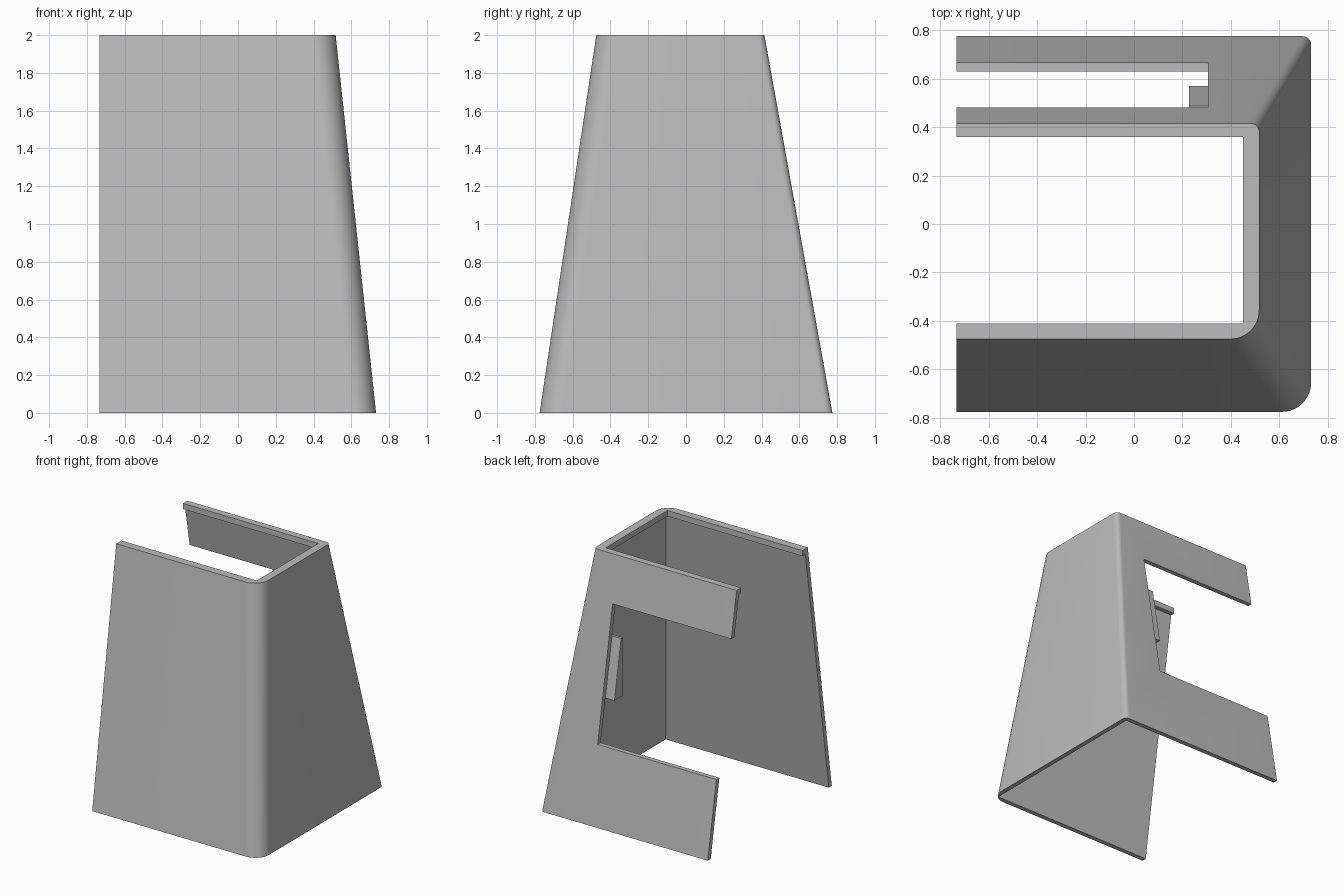
import bpy, bmesh
from math import sin, cos, pi

cube = bpy.data.objects.get("Cube")
if cube:
    bpy.data.objects.remove(cube, do_unlink=True)

grey = bpy.data.materials.new("plain grey")
grey.use_nodes = True
colour = (0.5, 0.5, 0.5, 1)
grey.diffuse_color = colour
grey.node_tree.nodes["Principled BSDF"].inputs["Base Color"].default_value = colour

OPEN_X = -0.733
HEIGHT, LIP_Z = 2.0, 1.955
WALL = 0.037


def make_object(name, bm):
    bmesh.ops.recalc_face_normals(bm, faces=bm.faces)
    mesh = bpy.data.meshes.new(name)
    bm.to_mesh(mesh)
    bm.free()
    obj = bpy.data.objects.new(name, mesh)
    bpy.context.collection.objects.link(obj)
    mesh.materials.append(grey)
    return obj


def sides(z):
    """Front, right and back limits of the tapering outside at height z."""
    f = z / HEIGHT
    return -0.775 + 0.3 * f, 0.731 - 0.214 * f, 0.775 - 0.36 * f


def outer_path(z):
    """Open U with a broad front corner and a tight back corner."""
    front, right, back = sides(z)
    pts = [(OPEN_X, front)]
    for r, cy, start, n in ((0.12, front + 0.12, -pi / 2, 12), (0.035, back - 0.035, 0, 6)):
        for i in range(n + 1):
            a = start + pi / 2 * i / n
            pts.append((right - r + r * cos(a), cy + r * sin(a)))
    return pts + [(OPEN_X, back)]


def sharp_path(front, right, back):
    return [(OPEN_X, front), (right, front), (right, back), (OPEN_X, back)]


def inner_path(z):
    front, right, back = sides(z)
    return sharp_path(front + WALL, right - WALL, back - WALL)


def prism(name, section, x0, x1):
    """Extrude a (y, z) section along x."""
    bm = bmesh.new()
    face = bm.faces.new([bm.verts.new((x0, y, z)) for y, z in section])
    ext = bmesh.ops.extrude_face_region(bm, geom=[face])
    moved = [v for v in ext["geom"] if isinstance(v, bmesh.types.BMVert)]
    bmesh.ops.translate(bm, verts=moved, vec=(x1 - x0, 0, 0))
    return make_object(name, bm)


# Tapered three-sided shell with an inward lip round the top
bm = bmesh.new()
lip = sharp_path(-0.41, 0.45, 0.36)
levels = [(outer_path(0), 0), (inner_path(0), 0), (inner_path(LIP_Z), LIP_Z),
          (lip, LIP_Z), (lip, HEIGHT), (outer_path(HEIGHT), HEIGHT)]
rows = [[bm.verts.new((x, y, z)) for x, y in path] for path, z in levels]
for a, b in ((0, 5), (1, 2), (2, 3), (3, 4)):
    lo, hi = rows[a], rows[b]
    for i in range(len(lo) - 1):
        bm.faces.new((lo[i], lo[i + 1], hi[i + 1], hi[i]))
for a, b in ((0, 1), (5, 4)):
    bm.faces.new(rows[a] + rows[b][::-1])
for end in (0, -1):
    bm.faces.new([row[end] for row in rows])
shell = make_object("shell", bm)

# Slot through the back wall, open at its free end
cutter = prism("slot_cutter", [(0.2, 0.6), (1, 0.6), (1, 1.64), (0.2, 1.64)], -1, 0.306)
cutter.hide_render = True
cutter.hide_set(True)
cut = shell.modifiers.new("slot", "BOOLEAN")
cut.operation = "DIFFERENCE"
cut.solver = "EXACT"
cut.object = cutter
bpy.context.view_layer.objects.active = shell
shell.select_set(True)
bpy.ops.object.modifier_apply(modifier=cut.name)
bpy.data.objects.remove(cutter, do_unlink=True)
bpy.ops.object.shade_smooth_by_angle(angle=pi / 6)

# Wedge tab fixed behind the closed end of the slot
prism("wedge_tab", [(0.57, 0.93), (0.487, 1.39), (0.465, 1.39), (0.465, 0.93)], 0.227, 0.385)
